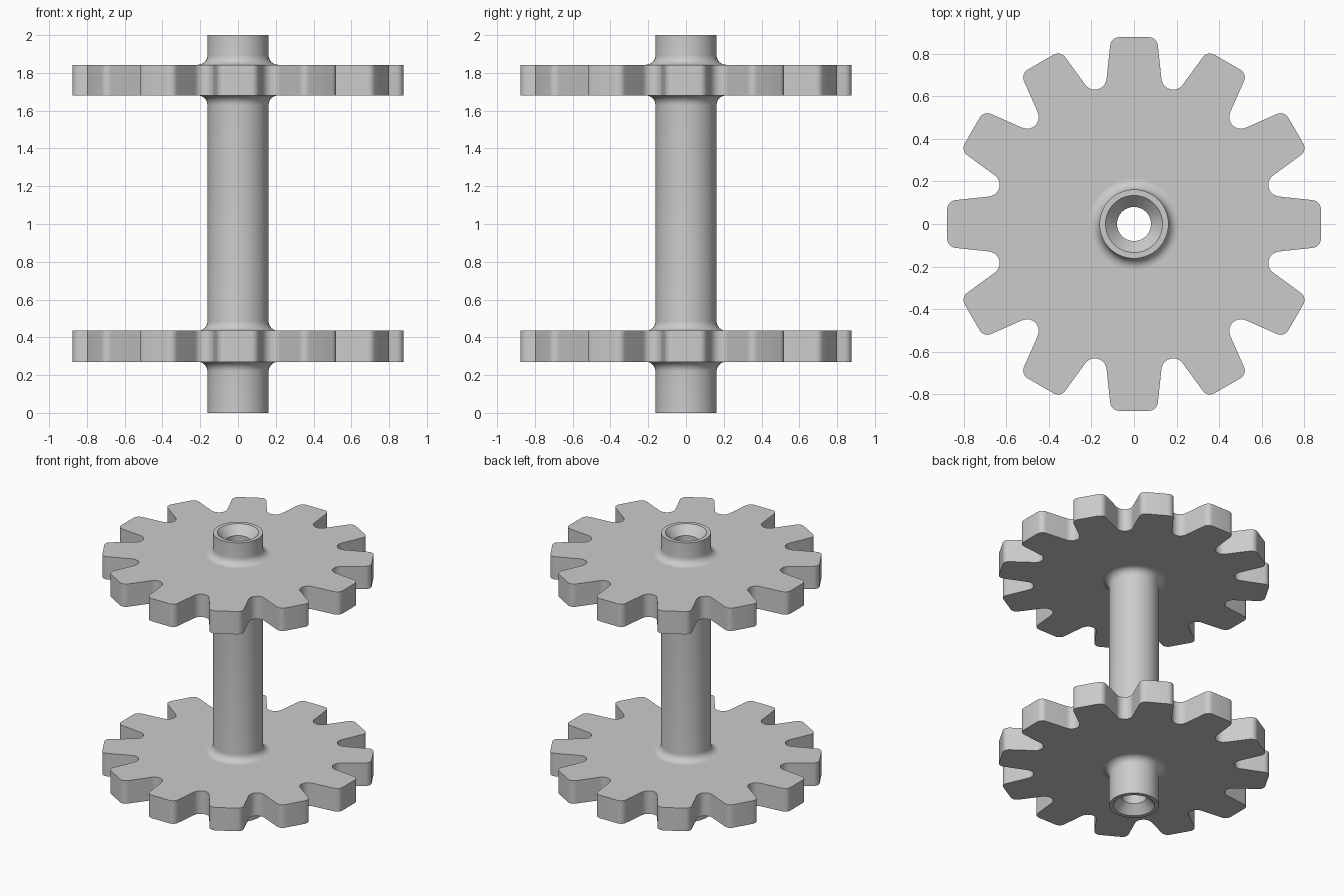
import bpy, bmesh
from math import cos, sin, radians, pi
from mathutils import Matrix, Vector

cube = bpy.data.objects.get("Cube")
if cube:
    bpy.data.objects.remove(cube, do_unlink=True)

steel = bpy.data.materials.new("plain grey")
steel.use_nodes = True
GREY = (0.6, 0.6, 0.6, 1)
steel.diffuse_color = GREY
steel.node_tree.nodes["Principled BSDF"].inputs["Base Color"].default_value = GREY

GEARS = {"lower_gear": (0.27, 0.435), "upper_gear": (1.68, 1.843)}
TEETH = 12
SHAFT_R, FILLET = 0.162, 0.05
BORE_R, MOUTH_R, SINK = 0.08, 0.134, 0.06


def arc(cx, cy, r, start, end, steps):
    """Points along an arc, angles in degrees."""
    angles = [radians(start + (end - start) * i / steps) for i in range(steps + 1)]
    return [(cx + r * cos(a), cy + r * sin(a)) for a in angles]


def finish(name, bm):
    bmesh.ops.recalc_face_normals(bm, faces=bm.faces)
    mesh = bpy.data.meshes.new(name)
    bm.to_mesh(mesh)
    bm.free()
    mesh.materials.append(steel)
    obj = bpy.data.objects.new(name, mesh)
    bpy.context.collection.objects.link(obj)
    bpy.ops.object.select_all(action='DESELECT')
    obj.select_set(True)
    bpy.context.view_layer.objects.active = obj
    bpy.ops.object.shade_smooth_by_angle(angle=radians(32))


def gear_outline():
    # Half a tooth pointing along +x: rounded valley, straight flank, rounded tip
    half_pitch = pi / TEETH
    valley = arc(0.71 * cos(half_pitch), 0.71 * sin(half_pitch), 0.055, 195, 264, 8)
    tip = arc(0.835, 0.07, 0.042, 84, 0, 6)
    half = valley + tip
    # Mirror to a whole tooth, dropping the valley point shared with the next one
    tooth = [(x, -y) for x, y in half[1:]] + half[::-1]
    points = []
    for i in range(TEETH):
        turn = Matrix.Rotation(2 * pi * i / TEETH, 2)
        points += [turn @ Vector(p) for p in tooth]
    return points


def build_gear(name, bottom, top):
    bm = bmesh.new()
    outline = gear_outline()
    inner = [p.normalized() * 0.2 for p in outline]
    rings = [[bm.verts.new((p.x, p.y, z)) for p in ring]
             for ring, z in ((inner, bottom), (outline, bottom),
                             (outline, top), (inner, top))]
    n = len(outline)
    for a, b in zip(rings, rings[1:]):
        for i in range(n):
            j = (i + 1) % n
            bm.faces.new((a[i], a[j], b[j], b[i]))
    finish(name, bm)


def build_shaft():
    # Closed half-section: outside with fillets at each gear, then the bore
    profile = [(MOUTH_R, 0), (SHAFT_R, 0)]
    centre_r = SHAFT_R + FILLET
    for bottom, top in GEARS.values():
        profile += arc(centre_r, bottom - FILLET, FILLET, 180, 90, 8)
        profile += arc(centre_r, top + FILLET, FILLET, 270, 180, 8)
    profile += [(SHAFT_R, 2), (MOUTH_R, 2), (BORE_R, 2 - SINK), (BORE_R, SINK)]

    bm = bmesh.new()
    verts = [bm.verts.new((r, 0, z)) for r, z in profile]
    edges = [bm.edges.new((v, verts[(i + 1) % len(verts)]))
             for i, v in enumerate(verts)]
    bmesh.ops.spin(bm, geom=verts + edges, cent=(0, 0, 0), axis=(0, 0, 1),
                   angle=2 * pi, steps=72, use_merge=True)
    bmesh.ops.remove_doubles(bm, verts=bm.verts, dist=0.0001)
    finish("hollow_shaft", bm)


build_shaft()
for gear_name, (low, high) in GEARS.items():
    build_gear(gear_name, low, high)
